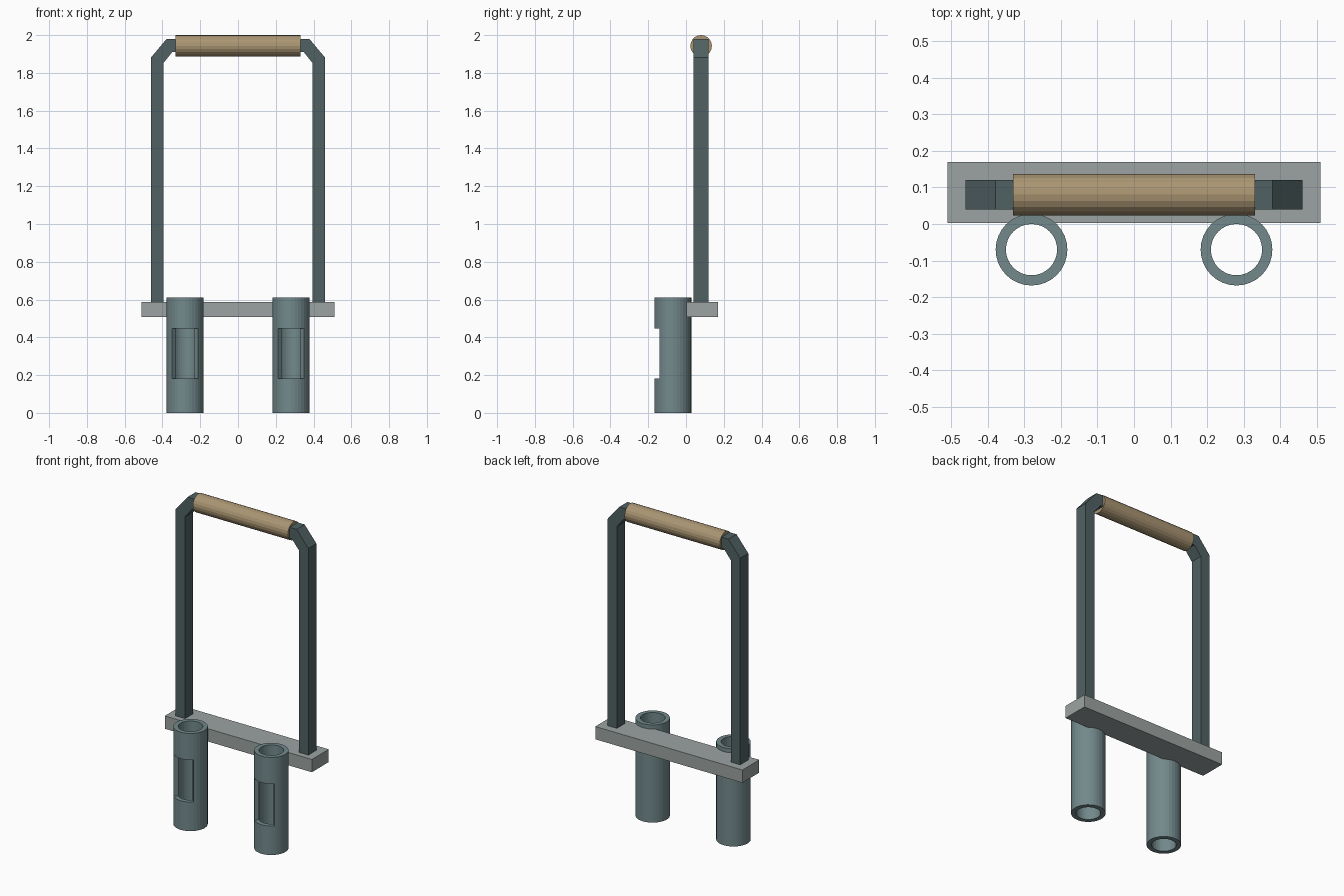
import bpy, bmesh, math

if "Cube" in bpy.data.objects:
    bpy.data.objects.remove(bpy.data.objects["Cube"])


def material(name, rgb):
    m = bpy.data.materials.new(name)
    m.diffuse_color = (*rgb, 1)
    m.use_nodes = True
    m.node_tree.nodes["Principled BSDF"].inputs["Base Color"].default_value = m.diffuse_color
    return m


STEEL = material("tube_steel", (0.17, 0.25, 0.26))
DARK = material("frame_steel", (0.08, 0.12, 0.125))
PLATE = material("plate_steel", (0.33, 0.37, 0.36))
WOOD = material("grip_wood", (0.40, 0.30, 0.17))


def finish(bm, name, mat):
    bmesh.ops.recalc_face_normals(bm, faces=bm.faces)
    me = bpy.data.meshes.new(name)
    bm.to_mesh(me)
    bm.free()
    me.materials.append(mat)
    ob = bpy.data.objects.new(name, me)
    bpy.context.collection.objects.link(ob)
    return ob


def slotted_tube(name, cx, cy, r_out, r_in, levels, n=32):
    """Open tube with a quarter-turn window in the front of its middle band."""
    bm = bmesh.new()
    v = {}
    for k, z in enumerate(levels):
        for i in range(n):
            a = 2 * math.pi * i / n
            for s, r in enumerate((r_out, r_in)):
                v[i, k, s] = bm.verts.new((cx + r * math.cos(a), cy + r * math.sin(a), z))

    def solid(i, k):
        window = k == 1 and n * 5 // 8 <= i % n < n * 7 // 8
        return 0 <= k < len(levels) - 1 and not window

    for k in range(len(levels) - 1):
        for i in range(n):
            if not solid(i, k):
                continue
            j = (i + 1) % n
            for s in (0, 1):  # outer and inner walls
                bm.faces.new((v[i, k, s], v[j, k, s], v[j, k + 1, s], v[i, k + 1, s]))
            for dk, e in ((-1, k), (1, k + 1)):  # rims and window sills
                if not solid(i, k + dk):
                    bm.faces.new((v[i, e, 0], v[j, e, 0], v[j, e, 1], v[i, e, 1]))
            for di, e in ((-1, i), (1, j)):  # window jambs
                if not solid(i + di, k):
                    bm.faces.new((v[e, k, 0], v[e, k + 1, 0], v[e, k + 1, 1], v[e, k, 1]))
    loose = [w for w in bm.verts if not w.link_faces]
    bmesh.ops.delete(bm, geom=loose, context='VERTS')
    return finish(bm, name, STEEL)


def extrude_profile(name, pts, y0, y1, mat):
    """Extrude an XZ outline along y."""
    bm = bmesh.new()
    face = bm.faces.new([bm.verts.new((x, y0, z)) for x, z in pts])
    ext = bmesh.ops.extrude_face_region(bm, geom=[face])
    new = [g for g in ext["geom"] if isinstance(g, bmesh.types.BMVert)]
    bmesh.ops.translate(bm, verts=new, vec=(0, y1 - y0, 0))
    return finish(bm, name, mat)


# Pair of socket tubes
for side, x in (("left", -0.28), ("right", 0.28)):
    slotted_tube("socket_tube_" + side, x, -0.07, 0.098, 0.07, (0, 0.182, 0.446, 0.612))

# Cross plate behind the tubes
extrude_profile("cross_plate", [(-0.51, 0.507), (0.51, 0.507), (0.51, 0.587), (-0.51, 0.587)],
                0.003, 0.17, PLATE)

# Handle frame: square bar bent with chamfered corners
half = [(0.395, 0.587), (0.46, 0.587), (0.46, 1.882), (0.378, 1.98)]
inner = [(0.348, 1.91), (0.395, 1.852)]
outline = (half + [(-x, z) for x, z in reversed(half)]
           + [(-x, z) for x, z in reversed(inner)] + inner)
extrude_profile("handle_frame", outline, 0.04, 0.12, DARK)

# Round grip
bpy.ops.mesh.primitive_cylinder_add(vertices=20, radius=0.057, depth=0.66,
                                    location=(0, 0.08, 1.943),
                                    rotation=(0, math.pi / 2, 0))
grip = bpy.context.object
grip.name = "hand_grip"
grip.data.materials.append(WOOD)
